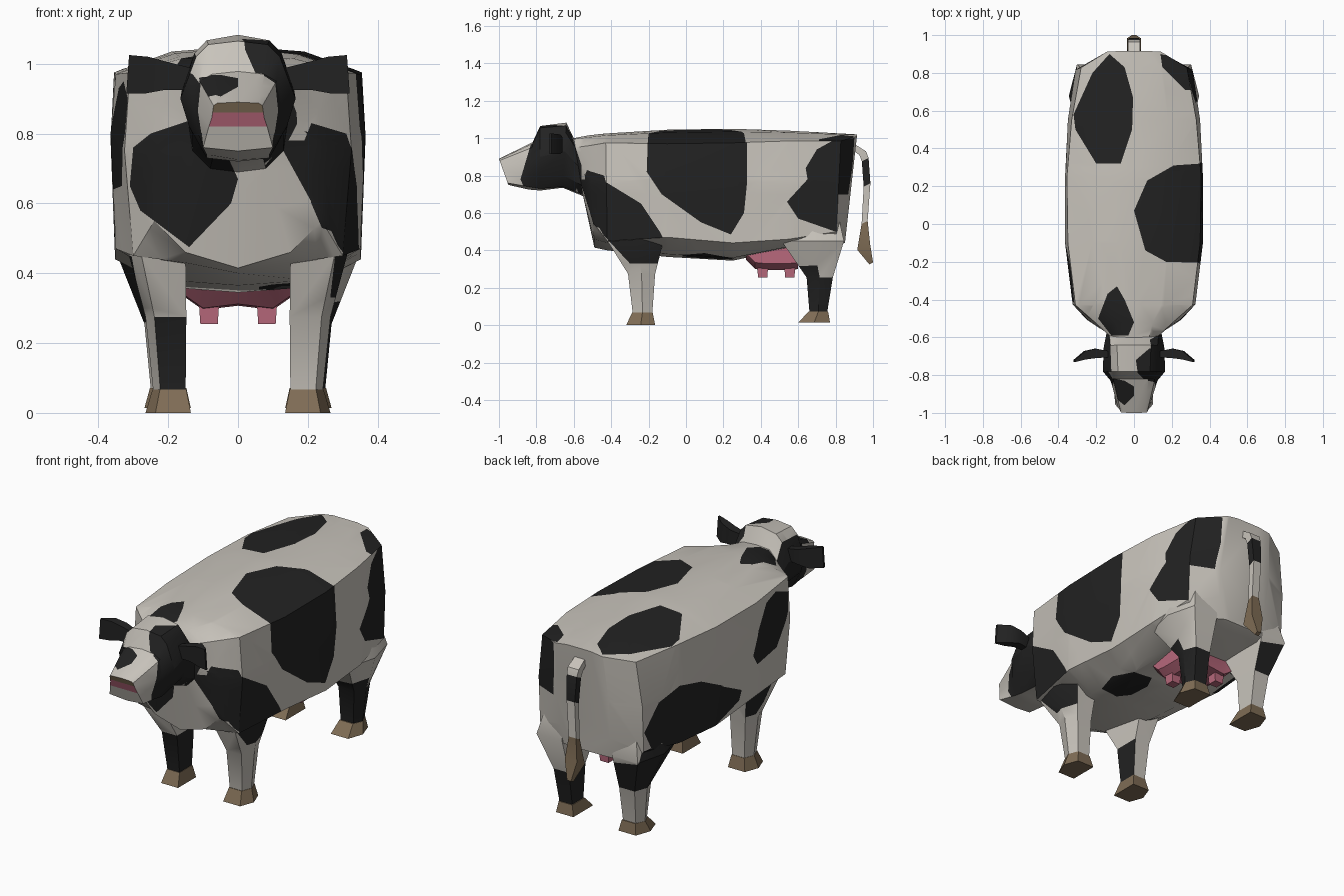
import bpy, bmesh, math
from mathutils import Vector
from mathutils.geometry import convex_hull_2d

if "Cube" in bpy.data.objects:
    bpy.data.objects.remove(bpy.data.objects["Cube"])

WHITE, BLACK, BROWN, PINK = range(4)
MATS = []
for name, col in (("cream_white", (.58, .55, .50)), ("black", (.016, .016, .016)),
                  ("hoof_brown", (.21, .15, .09)), ("pink", (.48, .14, .20))):
    m = bpy.data.materials.new(name)
    m.diffuse_color = (*col, 1)
    m.use_nodes = True
    m.node_tree.nodes["Principled BSDF"].inputs["Base Color"].default_value = m.diffuse_color
    MATS.append(m)


def loft(rings, mat=WHITE):
    """Skin closed rings of points and cap both ends."""
    bm = bmesh.new()
    vs = [[bm.verts.new(p) for p in r] for r in rings]
    n = len(vs[0])
    for a, b in zip(vs, vs[1:]):
        for i in range(n):
            j = (i + 1) % n
            bm.faces.new((a[i], a[j], b[j], b[i]))
    bm.faces.new(vs[0])
    bm.faces.new(vs[-1])
    bmesh.ops.recalc_face_normals(bm, faces=bm.faces)
    for f in bm.faces:
        f.material_index = mat
    return bm


def patch(bm, facing, poly, mat=BLACK, limit=.4, ymin=-9, ymax=9):
    """Cut a convex outline into the white faces that look along an axis."""
    axis = "xyz".index(facing[1])
    sign = -1 if facing[0] == "-" else 1
    u, v = [i for i in range(3) if i != axis]
    bm.normal_update()
    for f in bm.faces:
        if (f.material_index == WHITE and f.normal[axis] * sign > limit
                and ymin < f.calc_center_median().y < ymax):
            f.material_index = 9
    pts = [Vector(poly[i]) for i in convex_hull_2d([Vector(p) for p in poly])]
    mid = sum(pts, Vector((0, 0))) / len(pts)
    for p, q in zip(pts, pts[1:] + pts[:1]):
        co, no = Vector((0, 0, 0)), Vector((0, 0, 0))
        co[u], co[v] = p
        no[u], no[v] = (q - p).y, -(q - p).x
        if (mid - p).dot(Vector((no[u], no[v]))) > 0:
            no = -no
        faces = [f for f in bm.faces if f.material_index == 9]
        if not faces:
            return
        geom = faces + list({e for f in faces for e in f.edges}) + list({w for f in faces for w in f.verts})
        bmesh.ops.bisect_plane(bm, geom=geom, dist=1e-4, plane_co=co, plane_no=no.normalized())
        for f in bm.faces:
            if f.material_index == 9 and (f.calc_center_median() - co).dot(no) > 0:
                f.material_index = WHITE
    for f in bm.faces:
        if f.material_index == 9:
            f.material_index = mat


def finish(name, bm, angle=33):
    me = bpy.data.meshes.new(name)
    bm.to_mesh(me)
    bm.free()
    for m in MATS:
        me.materials.append(m)
    me.shade_smooth()
    me.set_sharp_from_angle(angle=math.radians(angle))
    ob = bpy.data.objects.new(name, me)
    bpy.context.collection.objects.link(ob)
    return ob


# Body, neck and head: y at top, y at bottom, top z, five (x, z) side points, bottom z
TRUNK = [
    (.915, .85, 1.02, (.07, 1.02), (.14, 1.01), (.16, .75), (.15, .55), (.10, .44), .44),
    (.83, .80, 1.025, (.14, 1.02), (.28, .985), (.31, .75), (.31, .50), (.25, .42), .42),
    (.55, .55, 1.04, (.18, 1.03), (.33, .985), (.35, .75), (.345, .46), (.25, .42), .41),
    (.25, .25, 1.05, (.19, 1.035), (.355, .975), (.365, .78), (.352, .44), (.20, .36), .345),
    (-.10, -.10, 1.045, (.18, 1.03), (.35, .97), (.365, .80), (.35, .47), (.20, .38), .365),
    (-.43, -.42, 1.025, (.16, 1.015), (.31, .975), (.325, .75), (.30, .45), (.15, .43), .40),
    (-.52, -.49, 1.015, (.10, 1.005), (.21, .96), (.25, .75), (.24, .55), (.15, .46), .415)]
HEAD = [
    (-.60, -.55, 1.0, (.08, .995), (.13, .95), (.145, .85), (.13, .75), (.08, .70), .69),
    (-.64, -.66, 1.083, (.09, 1.067), (.125, 1.03), (.16, .93), (.13, .80), (.07, .74), .735),
    (-.78, -.78, 1.065, (.085, 1.055), (.12, 1.02), (.165, .90), (.14, .82), (.09, .73), .72),
    (-.82, -.84, .978, (.075, .97), (.11, .95), (.125, .87), (.115, .80), (.09, .74), .725),
    (-1.0, -.95, .89, (.06, .887), (.07, .88), (.075, .845), (.085, .815), (.10, .76), .75)]


def section(yt, yb, zt, *rest):
    *side, zb = rest
    half = [(0, zt), *side, (0, zb)]
    full = half + [(-x, z) for x, z in reversed(side)]
    return [(x, yb + (yt - yb) * (z - zb) / (zt - zb), z) for x, z in full]


body = loft([section(*r) for r in TRUNK + HEAD])

# Nose stripes
patch(body, "-y", [(-.12, .86), (.12, .86), (.12, .92), (-.12, .92)], BROWN, .5, ymax=-.9)
patch(body, "-y", [(-.12, .82), (.12, .82), (.12, .86), (-.12, .86)], PINK, .5, ymax=-.9)

# Coat patches on the back
patch(body, "+z", [(.5, .33), (.21, .31), (.07, .23), (0, .07), (.06, -.14), (.17, -.2), (.5, -.21)])
patch(body, "+z", [(.14, .9), (.15, .83), (.2, .78), (.27, .71), (.4, .71), (.4, .84), (.27, .86)])
patch(body, "+z", [(-.13, .9), (-.05, .83), (-.005, .67), (-.01, .5), (-.07, .32), (-.2, .32),
                   (-.31, .5), (-.32, .58), (-.22, .8)])
patch(body, "+z", [(-.09, -.33), (-.05, -.4), (0, -.52), (-.03, -.59), (-.12, -.59), (-.19, -.5), (-.14, -.37)])

# Head patches
FACE = [(-.79, 1.1), (-.805, .95), (-.85, .88), (-.885, .78), (-.85, .70), (-.6, .70),
        (-.56, .78), (-.56, .86), (-.6, .97), (-.64, 1.1)]
patch(body, "+x", FACE, limit=.3)
patch(body, "-x", FACE, limit=.72)
patch(body, "+z", [(.02, -.79), (.05, -.82), (.2, -.82), (.2, -.64), (.08, -.66), (.01, -.72)], ymax=-.62)
patch(body, "-y", [(.01, 1.09), (.03, 1.02), (.07, .97), (.2, .94), (.2, 1.09)], ymax=-.7)
patch(body, "-y", [(.11, .96), (.2, .96), (.2, .78), (.11, .78)], limit=.5, ymax=-.7)
patch(body, "-y", [(-.2, 1.0), (-.13, .97), (-.1, .93), (-.1, .8), (-.2, .8)], limit=.5, ymax=-.7)
patch(body, "+z", [(-.14, -.81), (-.05, -.83), (0, -.86), (0, -.91), (-.05, -.96), (-.1, -.92), (-.14, -.86)],
      ymax=-.8)

# Flank, shoulder, chest and belly patches
SHOULDER = [(-.6, .8), (-.58, .82), (-.42, .76), (-.24, .65), (-.14, .5), (-.12, .46), (-.15, .33),
            (-.3, .33), (-.44, .48), (-.58, .72)]
HAUNCH = [(.85, .43), (.8, .5), (.55, .5), (.45, .44), (.6, .26), (.82, .26)]
patch(body, "+x", [(-.2, 1.1), (-.21, .82), (-.13, .7), (.08, .55), (.24, .485), (.31, .6), (.325, .75), (.325, 1.1)])
patch(body, "+x", [(.9, 1.0), (.8, .995), (.7, .94), (.64, .84), (.65, .78), (.8, .5), (.84, .52), (.89, .85)])
patch(body, "+x", [(.65, .78), (.54, .66), (.6, .57), (.8, .5), (.8, .78)])
patch(body, "+x", SHOULDER)
patch(body, "-x", [(.8, .6), (.7, .73), (.55, .77), (.38, .73), (.2, .64), (.25, .42), (.5, .44), (.75, .5)])
patch(body, "-x", [(.25, .66), (.15, .58), (.03, .55), (.05, .5), (.25, .44)])
patch(body, "-x", [(-.06, .7), (-.1, .82), (-.2, .93), (-.3, .95), (-.42, .9), (-.41, .8), (-.3, .65), (-.1, .64)])
patch(body, "-x", HAUNCH)
patch(body, "-y", [(-.3, .76), (-.25, .8), (-.13, .84), (-.06, .8), (0, .67), (-.02, .6), (-.14, .475),
                   (-.28, .58), (-.31, .65)], limit=.3, ymin=-.62)
patch(body, "-y", [(.19, .78), (.21, .83), (.31, .8), (.36, .65), (.33, .5), (.24, .53), (.21, .6)],
      limit=.3, ymin=-.62)
patch(body, "-z", [(.06, .05), (.1, -.02), (.2, -.02), (.23, .1), (.2, .24), (.1, .26), (.06, .18)])
finish("body", body)


# Legs and hooves: five-sided sections (z, x0, x1, y0, y1)
def five(s, z, x0, x1, y0, y1):
    xm = x0 + .78 * (x1 - x0)
    return [(s * x0, y0, z), (s * xm, y0, z), (s * x1, (y0 + y1) / 2, z), (s * xm, y1, z), (s * x0, y1, z)]


FRONT = [(.56, .16, .30, -.43, -.12), (.45, .15, .312, -.42, -.12),
         (.275, .148, .265, -.31, -.165), (.065, .15, .243, -.285, -.18)]
HIND = [(.56, .16, .31, .52, .82), (.45, .15, .345, .51, .845),
        (.255, .15, .268, .645, .785), (.07, .152, .25, .66, .755)]
for s, side in ((1, "right"), (-1, "left")):
    front = loft([five(s, *r) for r in FRONT])
    hind = loft([five(s, *r) for r in HIND])
    if s > 0:
        patch(front, "+x", SHOULDER)
        for f in hind.faces:
            if f.calc_center_median().z < .2:
                f.material_index = BLACK
        patch(hind, "-y", [(.1, .25), (.4, .25), (.3, .32), (.1, .3)], limit=.2)
    else:
        patch(front, "-x", [(-.08, .3), (-.1, .44), (-.3, .45), (-.22, .3)])
        for f in front.faces:  # dark shin on the front and inner faces
            if f.calc_center_median().z < .2 and (f.normal.y < -.8 or f.normal.x > .8):
                f.material_index = BLACK
        patch(hind, "-x", HAUNCH, limit=.2)
        patch(hind, "+y", [(-.4, .26), (-.1, .26), (-.1, .4), (-.4, .46)], limit=.3)
    finish(side + "_front_leg", front)
    finish(side + "_hind_leg", hind)
    finish(side + "_front_hoof", loft([five(s, .067, .148, .245, -.288, -.178),
                                       five(s, 0, .135, .265, -.32, -.165)], BROWN))
    finish(side + "_hind_hoof", loft([five(s, .072, .148, .252, .655, .76),
                                      five(s, .014, .135, .268, .60, .77)], BROWN))
    # Ears: (x, y, thickness, bottom z, top z)
    ear = [(.13, -.69, .03, .925, .985), (.21, -.685, .05, .925, 1.005),
           (.265, -.695, .045, .915, 1.02), (.32, -.725, .012, .915, 1.025)]
    finish(side + "_ear", loft([[(s * x, y - t / 2, zb), (s * x, y + t / 2, zb), (s * (x - .008), y + t / 2, zt),
                                 (s * (x - .008), y - t / 2, zt)] for x, y, t, zb, zt in ear], BLACK))
    # Teats
    for i, y in enumerate((.41, .555)):
        sq = lambda z, r: [(s * .083 + a * r, y + b * r, z) for a, b in ((-1, -1), (1, -1), (1, 1), (-1, 1))]
        finish(f"{side}_teat_{i + 1}", loft([sq(.33, .03), sq(.255, .025)], PINK))

# Udder
UDDER = [(.32, .35), (.37, .43), (.51, .46), (.55, .42), (.60, .30), (.55, .295), (.42, .295), (.37, .30)]
finish("udder", loft([[(x, y, z + (dz if z < .4 else 0)) for y, z in UDDER]
                      for x, dz in ((-.15, .035), (-.10, 0), (0, .012), (.10, 0), (.15, .035))], PINK))

# Tail: (y, z, half width, half depth), banded by height
TAIL = [(.89, .955, .03, .018), (.945, .92, .033, .018), (.958, .885, .03, .018), (.968, .75, .024, .018),
        (.955, .55, .022, .016), (.95, .42, .036, .034), (.99, .33, .012, .01)]
tail = loft([[(-w, y - d, z - d * .5), (w, y - d, z - d * .5), (w, y + d, z + d * .5), (-w, y + d, z + d * .5)]
             for y, z, w, d in TAIL])
for f in tail.faces:
    z = f.calc_center_median().z
    f.material_index = BROWN if z < .55 else BLACK if .75 < z < .88 else WHITE
finish("tail", tail)
